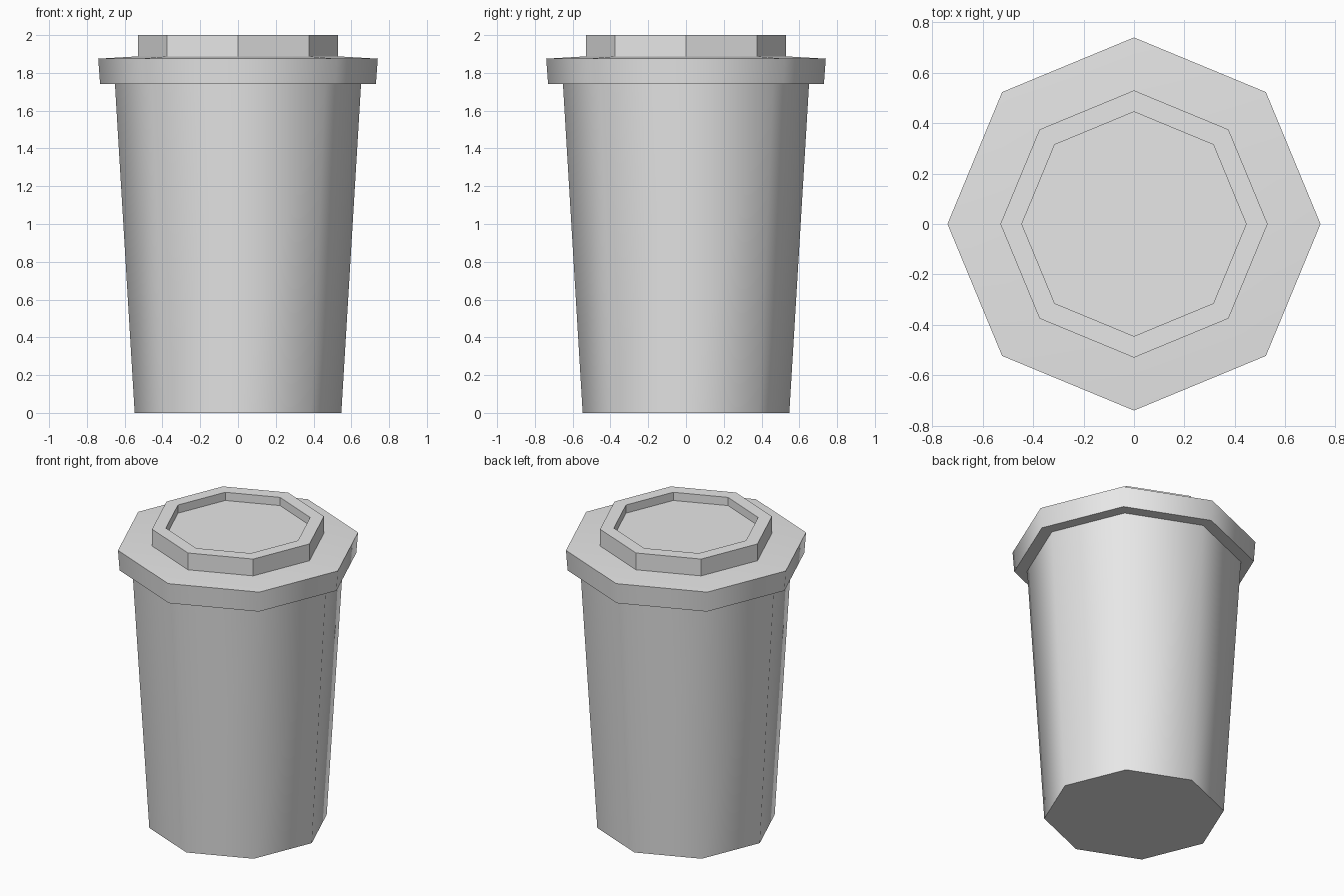
import bpy
import bmesh
from math import cos, sin, pi, radians

SIDES = 8

if "Cube" in bpy.data.objects:
    bpy.data.objects.remove(bpy.data.objects["Cube"], do_unlink=True)

# One plain grey for the whole cup
grey = bpy.data.materials.new("light_grey")
grey.use_nodes = True
colour = (0.8, 0.8, 0.8, 1)
grey.diffuse_color = colour
grey.node_tree.nodes["Principled BSDF"].inputs["Base Color"].default_value = colour


def lathe(name, profile, smooth):
    """Stack octagonal rings from (radius, height) pairs and cap both ends."""
    bm = bmesh.new()
    rings = [[bm.verts.new((r * cos(2 * pi * i / SIDES), r * sin(2 * pi * i / SIDES), z))
              for i in range(SIDES)] for r, z in profile]
    for low, high in zip(rings, rings[1:]):
        for i in range(SIDES):
            j = (i + 1) % SIDES
            bm.faces.new((low[i], low[j], high[j], high[i]))
    bm.faces.new(rings[0][::-1])
    bm.faces.new(rings[-1])
    mesh = bpy.data.meshes.new(name)
    bm.to_mesh(mesh)
    bm.free()
    mesh.materials.append(grey)
    obj = bpy.data.objects.new(name, mesh)
    bpy.context.collection.objects.link(obj)
    if smooth:
        bpy.ops.object.select_all(action="DESELECT")
        obj.select_set(True)
        bpy.context.view_layer.objects.active = obj
        bpy.ops.object.shade_smooth_by_angle(angle=radians(50))
    return obj


# Tapered cup wall with a flat base
lathe("cup_body", [(0.547, 0), (0.652, 1.75)], True)

# Overhanging lid with a slightly raised top
lathe("lid_rim", [(0.73, 1.74), (0.74, 1.875), (0.52, 1.888)], True)

# Raised ring with a sunken drinking surface
lathe("lid_ring", [(0.53, 1.88), (0.53, 2), (0.445, 2), (0.445, 1.945)], False)
